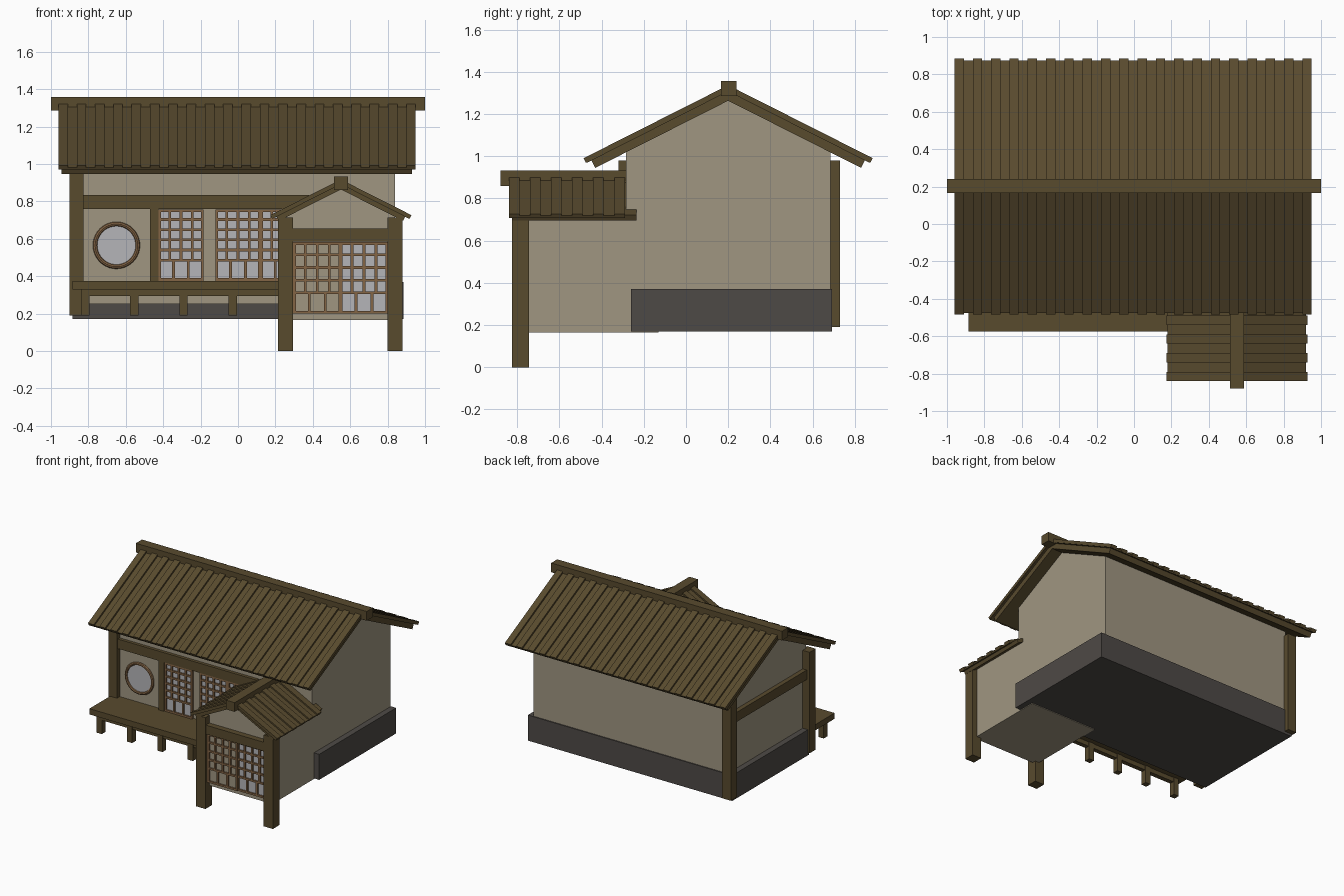
import bpy, bmesh, math
from mathutils import Matrix

cube = bpy.data.objects.get("Cube")
if cube:
    bpy.data.objects.remove(cube, do_unlink=True)


def material(name, rgb):
    m = bpy.data.materials.new(name)
    m.use_nodes = True
    m.diffuse_color = (*rgb, 1)
    m.node_tree.nodes["Principled BSDF"].inputs["Base Color"].default_value = (*rgb, 1)
    return m


WOOD = material("dark wood", (0.098, 0.069, 0.027))
PLASTER = material("beige plaster", (0.35, 0.305, 0.22))
STONE = material("grey stone", (0.076, 0.068, 0.061))
LATTICE = material("light wood", (0.23, 0.13, 0.06))
PAPER = material("white paper", (0.46, 0.46, 0.48))


def finish(name, bm, mat):
    bmesh.ops.recalc_face_normals(bm, faces=bm.faces)
    me = bpy.data.meshes.new(name)
    bm.to_mesh(me)
    bm.free()
    me.materials.append(mat)
    ob = bpy.data.objects.new(name, me)
    bpy.context.collection.objects.link(ob)
    return ob


def boxes(name, mat, *spans):
    """One object made of boxes, each given as x, y and z ranges."""
    bm = bmesh.new()
    for span in spans:
        size = [b - a for a, b in span]
        mid = [(a + b) / 2 for a, b in span]
        mtx = Matrix.Translation(mid) @ Matrix.Diagonal((*size, 1))
        bmesh.ops.create_cube(bm, size=1, matrix=mtx)
    return finish(name, bm, mat)


def prisms(name, mat, profile, axis, ranges):
    """Extrude a (horizontal, z) profile along x or y, once per range."""
    bm = bmesh.new()
    for a, b in ranges:
        ends = []
        for t in (a, b):
            ends.append([bm.verts.new((t, h, z) if axis == "x" else (h, t, z))
                         for h, z in profile])
        n = len(profile)
        for i in range(n):
            j = (i + 1) % n
            bm.faces.new((ends[0][i], ends[0][j], ends[1][j], ends[1][i]))
        bm.faces.new(ends[0])
        bm.faces.new(ends[1])
    return finish(name, bm, mat)


def chevron(mid, apex, half, thick, slope=0.505):
    """Gabled slab profile with eaves cut square to the slope."""
    ang = math.atan(slope)
    c, s = math.cos(ang), math.sin(ang)
    eave = apex - slope * half
    low, low_z = half - thick * s, eave - thick * c
    return [(mid - half, eave), (mid, apex), (mid + half, eave),
            (mid + low, low_z), (mid, apex - thick / c), (mid - low, low_z)]


def strips(start, count, pitch, width):
    return [(start + i * pitch, start + i * pitch + width) for i in range(count)]


# Main house body
prisms("house_walls", PLASTER,
       [(-0.285, 0.25), (0.685, 0.25), (0.685, 1.02), (0.2, 1.265), (-0.285, 1.02)],
       "x", [(-0.84, 0.84)])
boxes("stone_base", STONE, ((-0.885, 0.885), (-0.26, 0.693), (0.17, 0.37)))

# Corner posts and wall beams
boxes("corner_posts", WOOD,
      ((-0.9, -0.825), (-0.32, -0.245), (0.19, 0.98)),
      ((-0.9, -0.825), (0.655, 0.73), (0.19, 0.98)))
boxes("front_beam", WOOD, ((-0.83, 0.38), (-0.31, -0.27), (0.76, 0.835)))
boxes("side_beam", WOOD, ((-0.875, -0.83), (-0.25, 0.66), (0.76, 0.835)))
boxes("window_post", WOOD, ((-0.47, -0.425), (-0.31, -0.27), (0.37, 0.765)))

# Main roof
prisms("roof_deck", WOOD, chevron(0.2, 1.308, 0.648, 0.04), "x", [(-0.945, 0.93)])
prisms("roof_boards", WOOD, chevron(0.2, 1.322, 0.675, 0.013), "x", [(-0.955, 0.945)])
prisms("roof_battens", WOOD, chevron(0.2, 1.337, 0.685, 0.024), "x",
       strips(-0.96, 20, 0.0979, 0.05))
boxes("roof_ridge", WOOD, ((-1, 1), (0.165, 0.24), (1.285, 1.357)))

# Veranda
boxes("veranda_floor", WOOD, ((-0.885, 0.25), (-0.575, -0.27), (0.33, 0.375)))
boxes("veranda_rail", WOOD, ((-0.84, 0.24), (-0.545, -0.51), (0.295, 0.335)))
boxes("veranda_legs", WOOD,
      *[((x, x + 0.045), (-0.55, -0.505), (0.19, 0.335)) for x, _ in strips(-0.84, 4, 0.263, 0)])

# Entrance porch
prisms("porch_walls", PLASTER,
       [(0.26, 0.165), (0.84, 0.165), (0.84, 0.725), (0.55, 0.87), (0.26, 0.725)],
       "y", [(-0.775, -0.13)])
boxes("porch_posts", WOOD,
      *[((x, x + 0.08), (-0.825, -0.745), (0, 0.715)) for x in (0.215, 0.8)])
boxes("porch_beam", WOOD, ((0.22, 0.875), (-0.82, -0.75), (0.585, 0.655)))
prisms("porch_roof_deck", WOOD, chevron(0.55, 0.895, 0.345, 0.028), "y", [(-0.825, -0.235)])
prisms("porch_roof_boards", WOOD, chevron(0.55, 0.905, 0.37, 0.012), "y", [(-0.835, -0.29)])
prisms("porch_roof_battens", WOOD, chevron(0.55, 0.917, 0.377, 0.022), "y",
       strips(-0.84, 6, 0.1, 0.05))
boxes("porch_ridge", WOOD, ((0.512, 0.587), (-0.88, -0.285), (0.86, 0.932)))


def screen(name, x0, x1, z0, z1, y, rows, paper):
    """Lattice panel: four columns above, three wide panes below."""
    boxes(name + "_panes", paper, ((x0, x1), (y, y + 0.008), (z0, z1)))
    bar, depth = 0.014, (y - 0.012, y + 0.004)
    sill = z0 + 0.29 * (z1 - z0)
    bars = [((x, x + bar), depth, (z0, z1)) for x in (x0, x1 - bar)]
    bars += [((x0, x1), depth, (z, z + bar)) for z in (z0, z1 - bar)]
    for i in range(rows):
        z = sill + (z1 - sill) * i / rows
        bars.append(((x0, x1), depth, (z - bar / 2, z + bar / 2)))
    for cols, a, b in ((4, sill, z1), (3, z0, sill)):
        for i in range(1, cols):
            x = x0 + (x1 - x0) * i / cols
            bars.append(((x - bar / 2, x + bar / 2), depth, (a, b)))
    boxes(name + "_lattice", LATTICE, *bars)


# Sliding screens and doors
for label, x in (("left", -0.425), ("middle", -0.12), ("right", 0.12)):
    screen(label + "_window", x, x + 0.24, 0.375, 0.757, -0.292, 5, PAPER)
screen("left_door", 0.295, 0.552, 0.2, 0.582, -0.79, 4, PLASTER)
screen("right_door", 0.545, 0.802, 0.2, 0.582, -0.782, 4, PAPER)

# Round window
turn = (math.pi / 2, 0, 0)
bpy.ops.mesh.primitive_cylinder_add(vertices=40, radius=0.115, depth=0.009,
                                    location=(-0.65, -0.287, 0.565), rotation=turn)
pane = bpy.context.object
pane.name = "round_window_pane"
pane.data.materials.append(PAPER)
bpy.ops.mesh.primitive_torus_add(major_segments=40, minor_segments=8, major_radius=0.114,
                                 minor_radius=0.012, location=(-0.65, -0.29, 0.565), rotation=turn)
ring = bpy.context.object
ring.name = "round_window_frame"
ring.data.materials.append(LATTICE)
bpy.ops.object.shade_smooth_by_angle()
